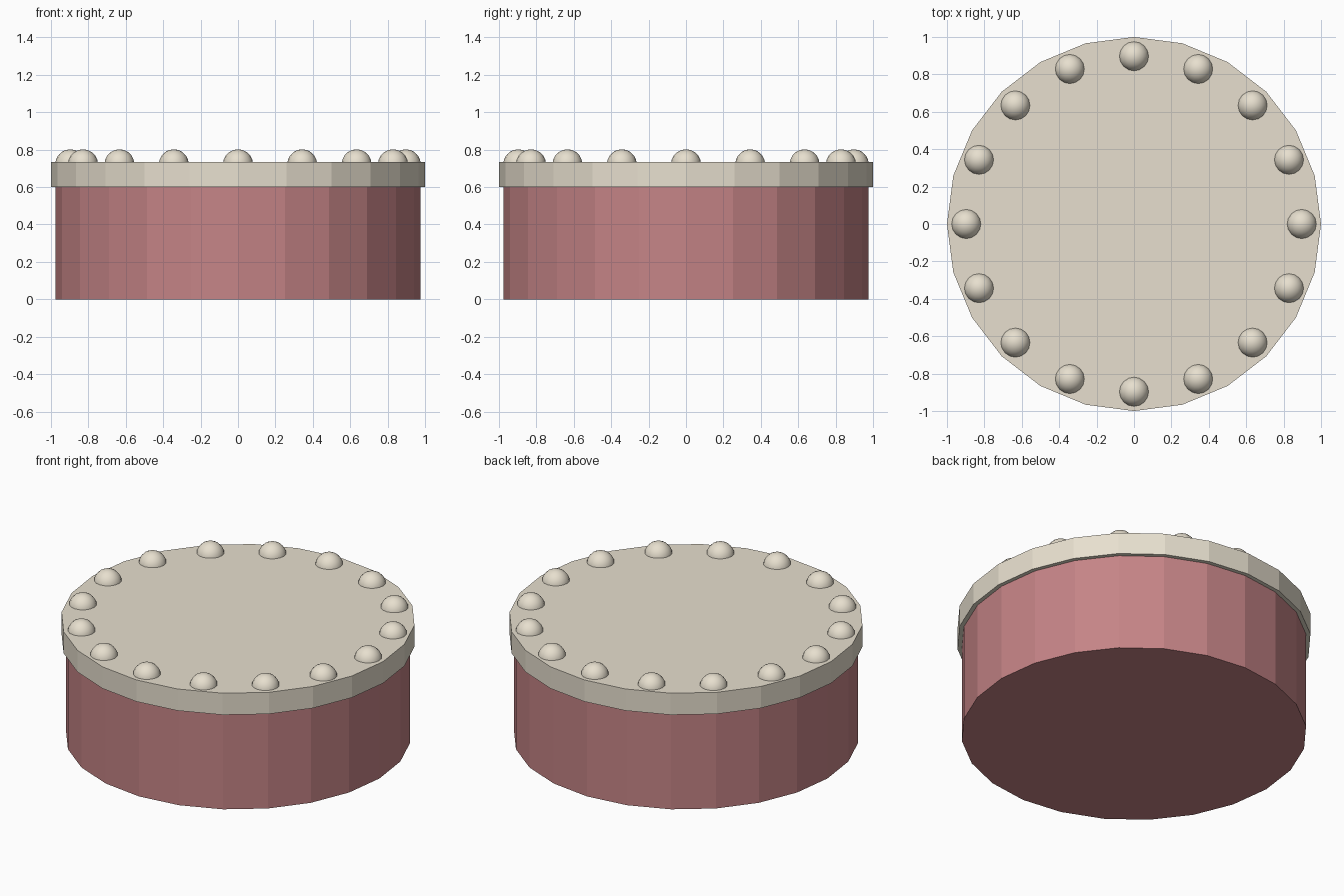
import bpy
from math import cos, sin, pi

if "Cube" in bpy.data.objects:
    bpy.data.objects.remove(bpy.data.objects["Cube"])


def material(name, color):
    mat = bpy.data.materials.new(name)
    mat.diffuse_color = (*color, 1)
    mat.use_nodes = True
    mat.node_tree.nodes["Principled BSDF"].inputs["Base Color"].default_value = mat.diffuse_color
    return mat


sponge = material("pink_sponge", (0.56, 0.23, 0.24))
cream = material("cream", (0.80, 0.74, 0.62))


def disc(name, radius, z0, z1, mat):
    # 24-sided flat-shaded drum with corners on the x and y axes
    bpy.ops.mesh.primitive_cylinder_add(vertices=24, radius=radius, depth=z1 - z0,
                                        location=(0, 0, (z0 + z1) / 2))
    obj = bpy.context.object
    obj.name = name
    obj.data.materials.append(mat)


# Cake body and the slightly wider icing slab
disc("cake_body", 0.975, 0, 0.6, sponge)
disc("icing_slab", 1.0, 0.6, 0.735, cream)

# Ring of cream balls half sunk into the icing
COUNT = 16
for i in range(COUNT):
    a = 2 * pi * i / COUNT
    bpy.ops.mesh.primitive_uv_sphere_add(segments=16, ring_count=10, radius=0.08,
                                         location=(0.897 * cos(a), 0.897 * sin(a), 0.722),
                                         rotation=(0, 0, a))
    ball = bpy.context.object
    ball.name = f"cream_ball_{i + 1}"
    ball.data.materials.append(cream)
    bpy.ops.object.shade_smooth()
